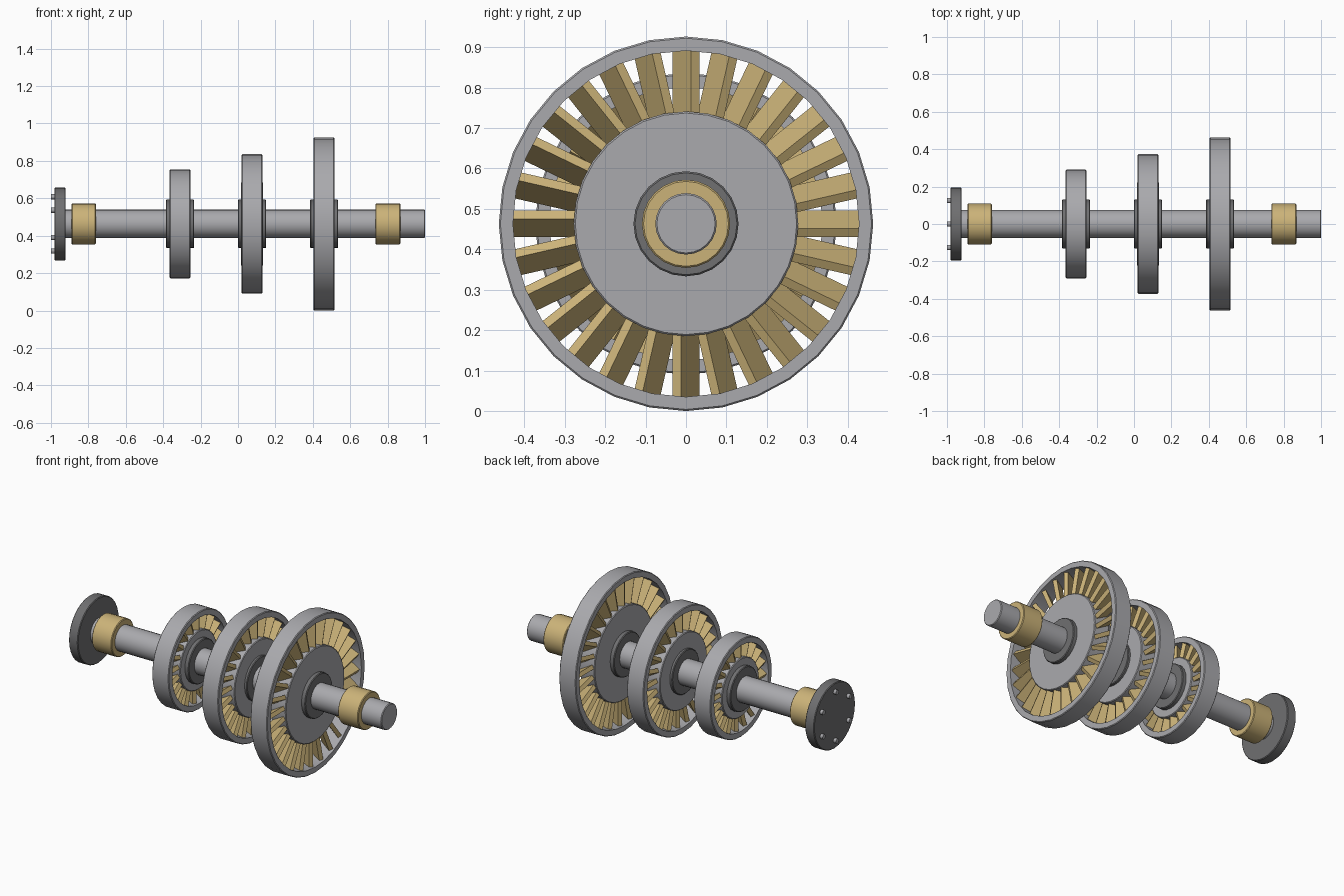
import bpy, bmesh, math
from mathutils import Matrix, Vector

cube = bpy.data.objects.get("Cube")
if cube:
    bpy.data.objects.remove(cube, do_unlink=True)

AXIS_Z = 0.463


def material(name, rgb):
    m = bpy.data.materials.new(name)
    m.use_nodes = True
    m.diffuse_color = (*rgb, 1)
    m.node_tree.nodes["Principled BSDF"].inputs["Base Color"].default_value = (*rgb, 1)
    return m


steel = material("steel grey", (0.40, 0.40, 0.42))
dark = material("dark grey", (0.16, 0.16, 0.165))
brass = material("brass", (0.60, 0.45, 0.19))


def finish(bm, name, mat):
    """Turn a bmesh into an object on the rotor axis."""
    bmesh.ops.recalc_face_normals(bm, faces=bm.faces)
    mesh = bpy.data.meshes.new(name)
    bm.to_mesh(mesh)
    bm.free()
    mesh.materials.append(mat)
    ob = bpy.data.objects.new(name, mesh)
    ob.location.z = AXIS_Z
    bpy.context.collection.objects.link(ob)
    bpy.ops.object.select_all(action='DESELECT')
    ob.select_set(True)
    bpy.context.view_layer.objects.active = ob
    bpy.ops.object.shade_smooth_by_angle(angle=math.radians(25))
    return ob


def lathe(name, x0, x1, outer, mat, inner=0, sides=32, bevel=0.004):
    """Chamfered disc or ring turned round the x axis."""
    b = bevel
    profile = [(x0, inner), (x0, outer - b), (x0 + b, outer),
               (x1 - b, outer), (x1, outer - b), (x1, inner)]
    bm = bmesh.new()
    verts = [bm.verts.new((x, 0, r)) for x, r in profile]
    pairs = list(zip(verts, verts[1:]))
    if inner:
        pairs.append((verts[-1], verts[0]))
    edges = [bm.edges.new(p) for p in pairs]
    bmesh.ops.spin(bm, geom=verts + edges, cent=(0, 0, 0), axis=(1, 0, 0),
                   angle=math.tau, steps=sides, use_merge=False)
    bmesh.ops.remove_doubles(bm, verts=bm.verts, dist=0.0001)
    return finish(bm, name, mat)


def blade_ring(name, x, root, tip, count):
    """Pitched flat blades set round the disc."""
    bm = bmesh.new()
    chord, thick, pitch = 0.09, 0.024, math.radians(30)
    size = Matrix.Diagonal((chord, thick, tip - root, 1))
    place = Matrix.Translation((x, 0, (root + tip) / 2))
    for i in range(count):
        turn = Matrix.Rotation(math.tau * i / count, 4, 'X')
        bmesh.ops.create_cube(
            bm, size=1, matrix=turn @ place @ Matrix.Rotation(pitch, 4, 'Z') @ size)
    return finish(bm, name, brass)


# Shaft and bearings
lathe("shaft", -0.93, 1.0, 0.076, steel, sides=24)
lathe("right_bearing", -0.89, -0.76, 0.109, brass, inner=0.07, sides=24)
lathe("left_bearing", 0.735, 0.868, 0.109, brass, inner=0.07, sides=24)

# Coupling flange and its ring of bolts
lathe("coupling_flange", -0.982, -0.922, 0.195, dark)
bm = bmesh.new()
for i in range(6):
    spot = Matrix.Rotation(math.tau * i / 6, 4, 'X') @ Vector((-0.988, 0, 0.145))
    bmesh.ops.create_cone(
        bm, cap_ends=True, segments=12, radius1=0.014, radius2=0.014, depth=0.024,
        matrix=Matrix.Translation(spot) @ Matrix.Rotation(math.pi / 2, 4, 'Y'))
finish(bm, "flange_bolts", steel)

# Three bladed stages: position, rim radius, disc width, blade count
stages = {
    "small": (-0.31, 0.291, 0.10, 20),
    "middle": (0.075, 0.373, 0.118, 24),
    "large": (0.46, 0.463, 0.10, 28),
}
for label, (x, rim, width, count) in stages.items():
    disc = rim * 0.6
    bore = rim - 0.035
    lathe(label + "_rim", x - 0.055, x + 0.055, rim, steel, inner=bore)
    lathe(label + "_disc", x - width / 2, x + width / 2, disc, steel)
    lathe(label + "_collar", x - 0.075, x + 0.075, 0.13, dark, sides=24)
    blade_ring(label + "_blades", x, disc - 0.01, bore + 0.006, count)
